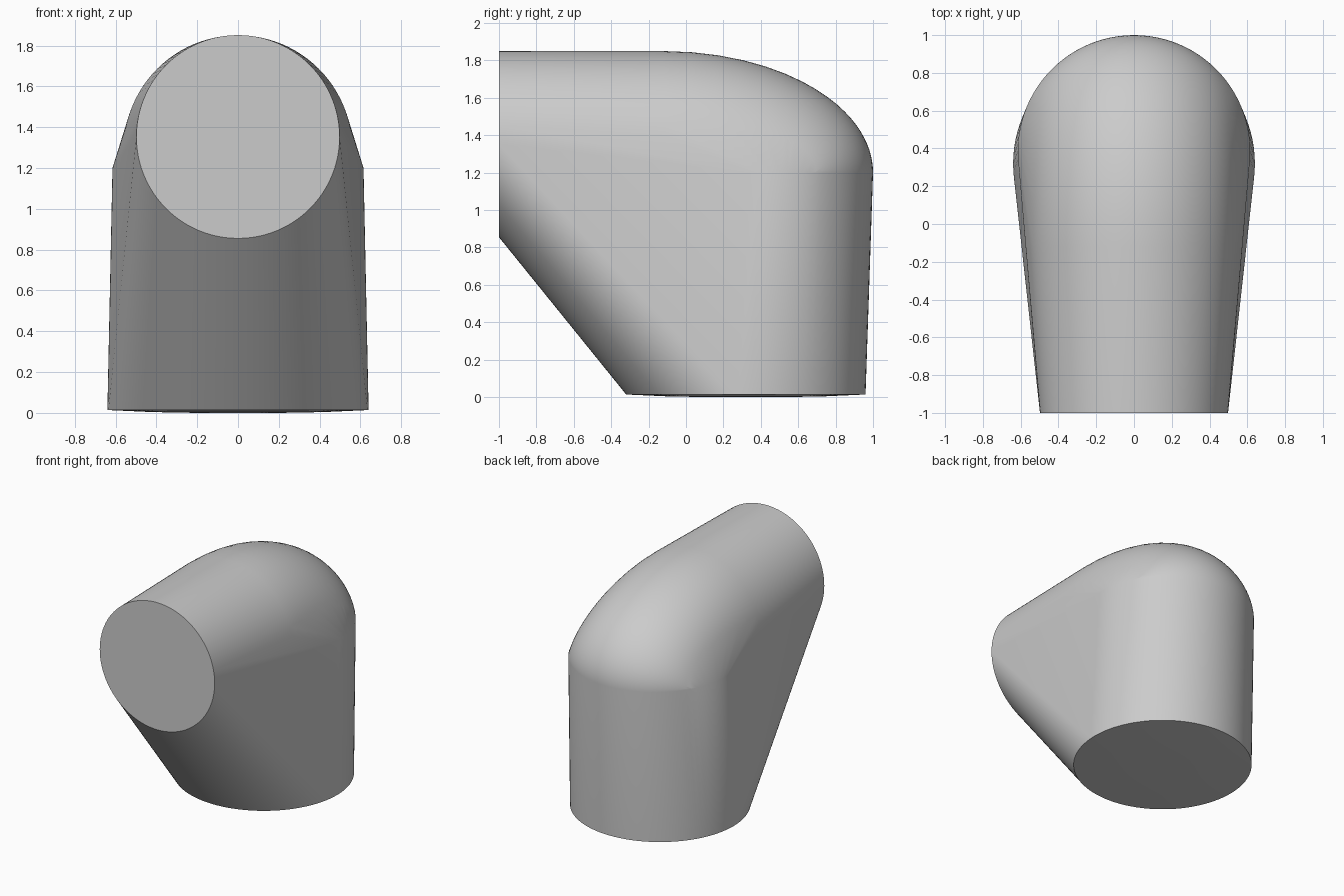
import bpy, bmesh
from math import sin, cos, pi, sqrt, radians
from mathutils import Vector

cube = bpy.data.objects.get("Cube")
if cube:
    bpy.data.objects.remove(cube, do_unlink=True)

SEGMENTS = 96
BEND_STEPS = 20


def ring(bm, centre, radius, out):
    """Circle spanned by the x axis and the direction out."""
    for i in range(SEGMENTS):
        a = 2 * pi * i / SEGMENTS
        bm.verts.new(centre + Vector((radius * sin(a), 0, 0)) + out * radius * cos(a))


bm = bmesh.new()
up, back = Vector((0, 0, 1)), Vector((0, 1, 0))

# Front opening of the elbow
ring(bm, Vector((0, -1, 1.353)), 0.498, up)

# Rounded outer bend, rings turning from upright to level
a, b = 1.12, 0.65
for k in range(BEND_STEPS + 1):
    f = k / BEND_STEPS
    t = f * pi / 2
    out = Vector((0, sin(t), cos(t)))
    size = sqrt((a * out.y) ** 2 + (b * out.z) ** 2)
    outer = Vector((0, -0.12 + a * a * out.y / size, 1.2 + b * b * out.z / size))
    radius = 0.56 + 0.055 * f
    ring(bm, outer - out * radius, radius, out)

# Slightly domed base
for radius, z in ((0.64, 0.014), (0.42, 0.004), (0.2, 0)):
    ring(bm, Vector((0, 0.32, z)), radius, back)

# Tight skin around all the rings
hull = bmesh.ops.convex_hull(bm, input=bm.verts[:])
loose = {v for v in hull["geom_interior"] + hull["geom_unused"]
         if isinstance(v, bmesh.types.BMVert)}
bmesh.ops.delete(bm, geom=list(loose), context='VERTS')
bmesh.ops.dissolve_limit(bm, angle_limit=radians(0.1), verts=bm.verts[:], edges=bm.edges[:])
bmesh.ops.recalc_face_normals(bm, faces=bm.faces[:])

mesh = bpy.data.meshes.new("elbow_body")
bm.to_mesh(mesh)
bm.free()
body = bpy.data.objects.new("elbow_body", mesh)
bpy.context.collection.objects.link(body)

# Plain grey material
grey = bpy.data.materials.new("plain_grey")
grey.use_nodes = True
colour = (0.6, 0.6, 0.6, 1)
grey.diffuse_color = colour
grey.node_tree.nodes["Principled BSDF"].inputs["Base Color"].default_value = colour
mesh.materials.append(grey)

bpy.ops.object.select_all(action='DESELECT')
body.select_set(True)
bpy.context.view_layer.objects.active = body
bpy.ops.object.shade_smooth_by_angle(angle=radians(30))
